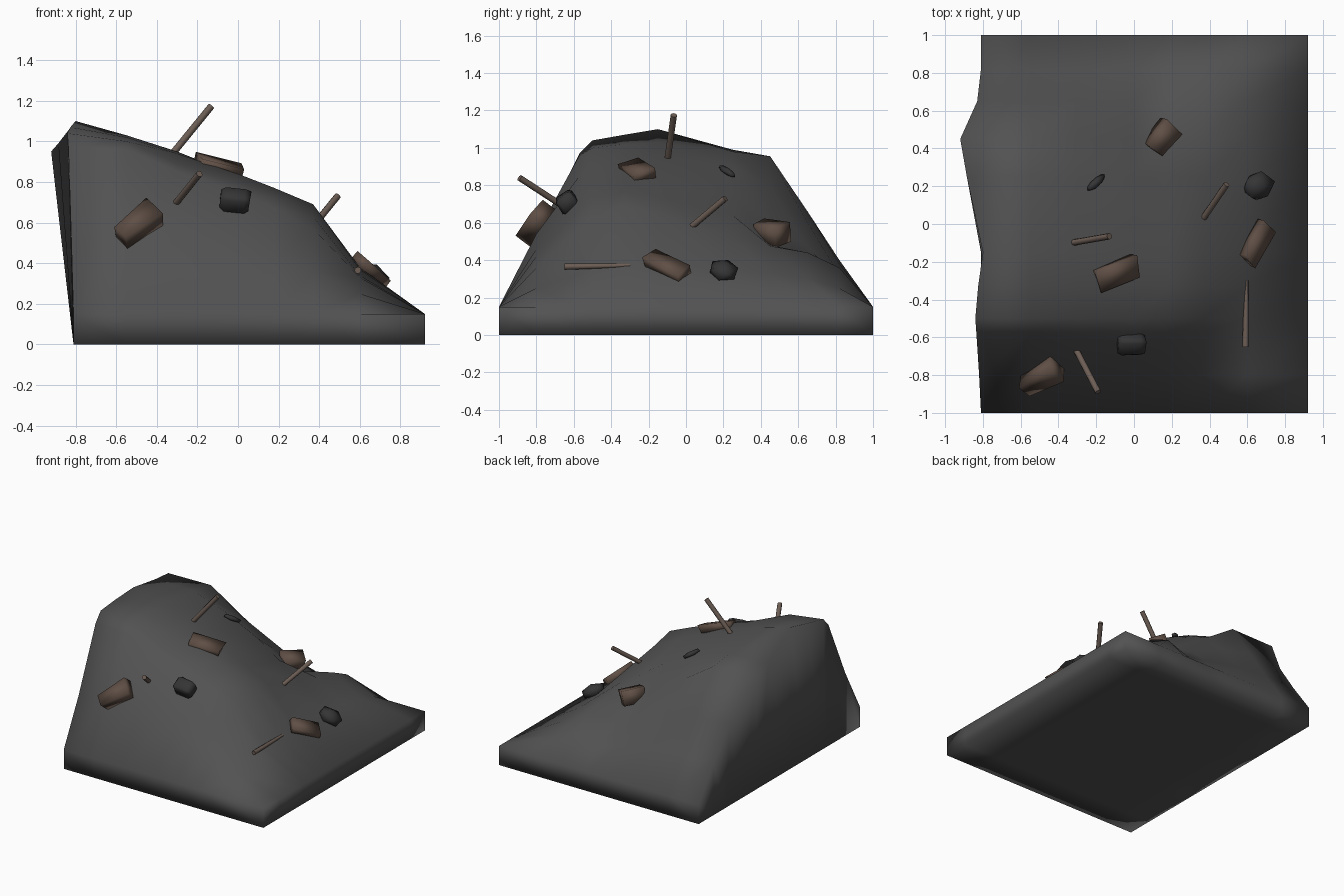
import bpy, bmesh, random
from mathutils import Vector, Matrix

if "Cube" in bpy.data.objects:
    bpy.data.objects.remove(bpy.data.objects["Cube"])

random.seed(4)


def material(name, rgb):
    m = bpy.data.materials.new(name)
    m.diffuse_color = (*rgb, 1)
    m.use_nodes = True
    m.node_tree.nodes["Principled BSDF"].inputs["Base Color"].default_value = m.diffuse_color
    return m


SOIL = material("soil", (0.085, 0.085, 0.085))
WOOD = material("old_wood", (0.115, 0.078, 0.06))
STICK = material("stick", (0.15, 0.11, 0.09))
COAL = material("dark_stone", (0.035, 0.035, 0.035))


def finish(name, bm, mat):
    bmesh.ops.recalc_face_normals(bm, faces=bm.faces[:])
    for f in bm.faces:
        f.smooth = True
    me = bpy.data.meshes.new(name)
    bm.to_mesh(me)
    bm.free()
    me.materials.append(mat)
    ob = bpy.data.objects.new(name, me)
    bpy.context.collection.objects.link(ob)
    return ob


def frame(center, along, normal):
    # local x = along, local z = normal
    x = Vector(along).normalized()
    y = Vector(normal).cross(x).normalized()
    m = Matrix((x, y, x.cross(y))).transposed().to_4x4()
    m.translation = Vector(center)
    return m


# Mound: coarse height grid over a flat underside grid, joined by a skirt
ys = [-1, -.8, -.57, -.5, -.33, -.15, .25, .45, .65, .82, 1]
back_x = [-.81, -.82, -.835, -.84, -.825, -.8, -.885, -.92, -.83, -.81, -.81]
heights = {
    -.81: [.15, .50, .97, 1.04, 1.07, 1.10, .99, .95, .64, .40, .15],
    -.55: [.15, .54, .96, 1.00, 1.02, 1.03, .98, .955, .66, .40, .15],
    -.30: [.15, .54, .85, .89, .94, .95, .90, .79, .60, .38, .15],
    .00: [.15, .46, .75, .79, .84, .83, .76, .60, .47, .32, .15],
    .18: [.15, .42, .67, .72, .77, .74, .64, .48, .38, .29, .15],
    .37: [.15, .36, .57, .63, .69, .65, .52, .475, .44, .36, .15],
    .60: [.15, .25, .33, .34, .37, .38, .35, .33, .30, .25, .15],
    .92: [.15] * 11,
}
bm = bmesh.new()
top, base = [], []
for i, (x, row) in enumerate(heights.items()):
    top.append([bm.verts.new((back_x[j] if i == 0 else x, ys[j], z))
                for j, z in enumerate(row)])
    base.append([bm.verts.new((x, y, 0)) for y in ys])
for g in (top, base):
    for a, b in zip(g, g[1:]):
        for j in range(len(ys) - 1):
            bm.faces.new((a[j], b[j], b[j + 1], a[j + 1]))


def rim(g):
    return ([r[0] for r in g] + g[-1][1:] +
            [r[-1] for r in g[-2::-1]] + g[0][-2:0:-1])


up, low = rim(top), rim(base)
for k in range(len(up)):
    n = (k + 1) % len(up)
    bm.faces.new((up[k], low[k], low[n], up[n]))
finish("mound", bm, SOIL)


# Broken wood blocks, half sunk in the slope
def block(name, center, along, normal, size, taper):
    bm = bmesh.new()
    bmesh.ops.create_cube(bm, size=1)
    for v in bm.verts:
        if v.co.x < 0:
            v.co.y *= taper
        v.co.x += random.uniform(-.06, .06)
        v.co = Vector(a * b for a, b in zip(v.co, size))
    bm.transform(frame(center, along, normal))
    finish(name, bm, WOOD)


block("wood_block_front", (-.49, -.805, .59), (.17, .09, .13), (-.1, -.8, .6), (.22, .13, .10), .65)
block("wood_block_top", (-.09, -.26, .875), (.2, .08, -.05), (.3, -.2, .9), (.23, .12, .06), 1)
block("wood_block_back", (.145, .455, .545), (.1, .12, -.02), (.5, .2, .8), (.16, .12, .11), .85)
block("wood_block_low", (.65, -.1, .365), (.11, .2, -.1), (.6, -.05, .75), (.24, .11, .06), .9)


# Dark stones
def stone(name, center, along, normal, size, boxy=False):
    bm = bmesh.new()
    if boxy:
        bmesh.ops.create_cube(bm, size=1.9)
        bmesh.ops.bevel(bm, geom=bm.edges[:], offset=.3, segments=1, affect='EDGES')
    else:
        bmesh.ops.create_icosphere(bm, subdivisions=1, radius=1)
    for v in bm.verts:
        v.co *= random.uniform(.94, 1.08)
        v.co = Vector(a * b for a, b in zip(v.co, size))
    bm.transform(frame(center, along, normal))
    finish(name, bm, COAL)


stone("stone_front", (-.015, -.635, .71), (1, 0, -.1), (.2, -.6, .8), (.075, .055, .05), True)
stone("stone_ridge", (-.2, .22, .875), (.1, .09, -.06), (.3, .3, .9), (.075, .025, .02))
stone("stone_low", (.66, .2, .345), (1, .3, -.5), (.5, .1, .8), (.095, .08, .05))


# Sticks
def stick(name, start, end, taper=1):
    a, b = Vector(start), Vector(end)
    bm = bmesh.new()
    bmesh.ops.create_cone(bm, cap_ends=True, segments=8, radius1=.017,
                          radius2=.017 * taper, depth=(b - a).length)
    bm.transform(Matrix.Translation((a + b) / 2) @
                 Vector((0, 0, 1)).rotation_difference(b - a).to_matrix().to_4x4())
    ob = finish(name, bm, STICK)
    bpy.context.view_layer.objects.active = ob
    ob.select_set(True)
    bpy.ops.object.shade_smooth_by_angle(angle=.9)
    ob.select_set(False)


stick("stick_front", (-.31, -.66, .69), (-.19, -.89, .84))
stick("stick_top", (-.33, -.1, .93), (-.13, -.065, 1.175))
stick("stick_shoulder", (.36, .02, .57), (.49, .21, .73))
stick("stick_low", (.59, -.65, .365), (.595, -.3, .372), .6)
